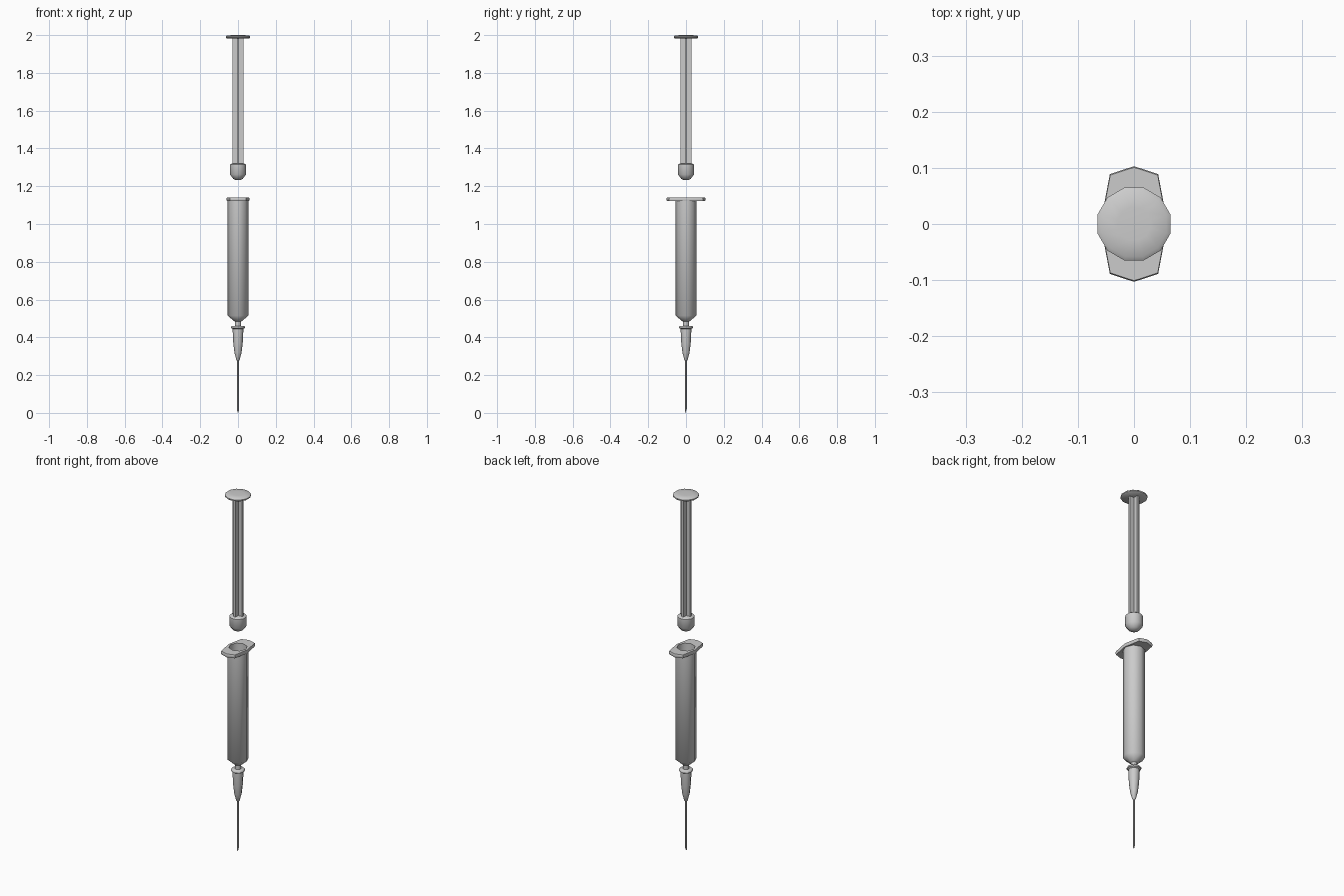
import bpy, bmesh, math

if "Cube" in bpy.data.objects:
    bpy.data.objects.remove(bpy.data.objects["Cube"])


def ring(r, z, n, turn=0.0):
    """Regular polygon of points at height z."""
    return [(r * math.cos(turn + 2 * math.pi * i / n),
             r * math.sin(turn + 2 * math.pi * i / n), z) for i in range(n)]


def loft(name, rings, angle=50, close=True):
    """Skin a stack of equal-count rings; cap both ends."""
    bm = bmesh.new()
    loops = [[bm.verts.new(p) for p in r] for r in rings]
    n = len(loops[0])
    for a, b in zip(loops, loops[1:]):
        for i in range(n):
            j = (i + 1) % n
            bm.faces.new((a[i], a[j], b[j], b[i]))
    if close:
        bm.faces.new(loops[0])
        bm.faces.new(loops[-1])
    bmesh.ops.recalc_face_normals(bm, faces=bm.faces)
    me = bpy.data.meshes.new(name)
    bm.to_mesh(me)
    bm.free()
    ob = bpy.data.objects.new(name, me)
    bpy.context.collection.objects.link(ob)
    bpy.context.view_layer.objects.active = ob
    ob.select_set(True)
    bpy.ops.object.shade_smooth_by_angle(angle=math.radians(angle))
    ob.select_set(False)
    return ob


def lathe(name, profile, n, turn=0.0, angle=50):
    return loft(name, [ring(r, z, n, turn) for r, z in profile], angle)


def flange(z, grow=0.0):
    """Eight-sided finger flange outline, long along y."""
    sx = [0.06, 0.043, 0, -0.043, -0.06, -0.043, 0, 0.043]
    sy = [0, 0.089, 0.103, 0.089, 0, -0.089, -0.103, -0.089]
    k = 1 + grow
    return [(x * k, y * k, z) for x, y in zip(sx, sy)]


# Hollow barrel: nozzle, shoulder, wall, finger flange, then down the bore
loft("barrel", [
    ring(0.016, 0.45, 8), ring(0.016, 0.483, 8), ring(0.022, 0.487, 8),
    ring(0.055, 0.515, 8), ring(0.055, 1.121, 8),
    flange(1.121, -0.02), flange(1.126), flange(1.135), flange(1.14, -0.02),
    ring(0.047, 1.14, 8), ring(0.047, 0.525, 8), ring(0.012, 0.497, 8)])

# Needle hub with collar
lathe("needle_hub", [
    (0.031, 0.461), (0.036, 0.457), (0.036, 0.449), (0.028, 0.444),
    (0.028, 0.43), (0.025, 0.37), (0.019, 0.32), (0.009, 0.281), (0.004, 0.275)], 8)

# Needle with slanted tip
needle = [ring(0.004, 0.28, 8), ring(0.004, 0.02, 8)]
needle[1] = [(x, y, 0.01 + y * 2.5) for x, y, z in needle[1]]
loft("needle", needle)

# Plunger rod: cross-shaped section
w, t = 0.03, 0.006
quarter = [(w, -t), (w, t), (t, t)]
cross = []
for q in range(4):
    c, s = round(math.cos(q * math.pi / 2)), round(math.sin(q * math.pi / 2))
    cross += [(x * c - y * s, x * s + y * c) for x, y in quarter]
loft("plunger_rod", [[(x, y, z) for x, y in cross] for z in (1.305, 1.988)], 30)

# Plunger thumb disc
lathe("thumb_disc", [(0.062, 1.983), (0.067, 1.987), (0.067, 1.993), (0.06, 1.998), (0.03, 2.0)],
      12, math.radians(15))

# Rubber stopper
lathe("stopper", [(0.035, 1.32), (0.044, 1.314), (0.044, 1.262), (0.027, 1.24), (0.012, 1.232)], 12, math.radians(15))
